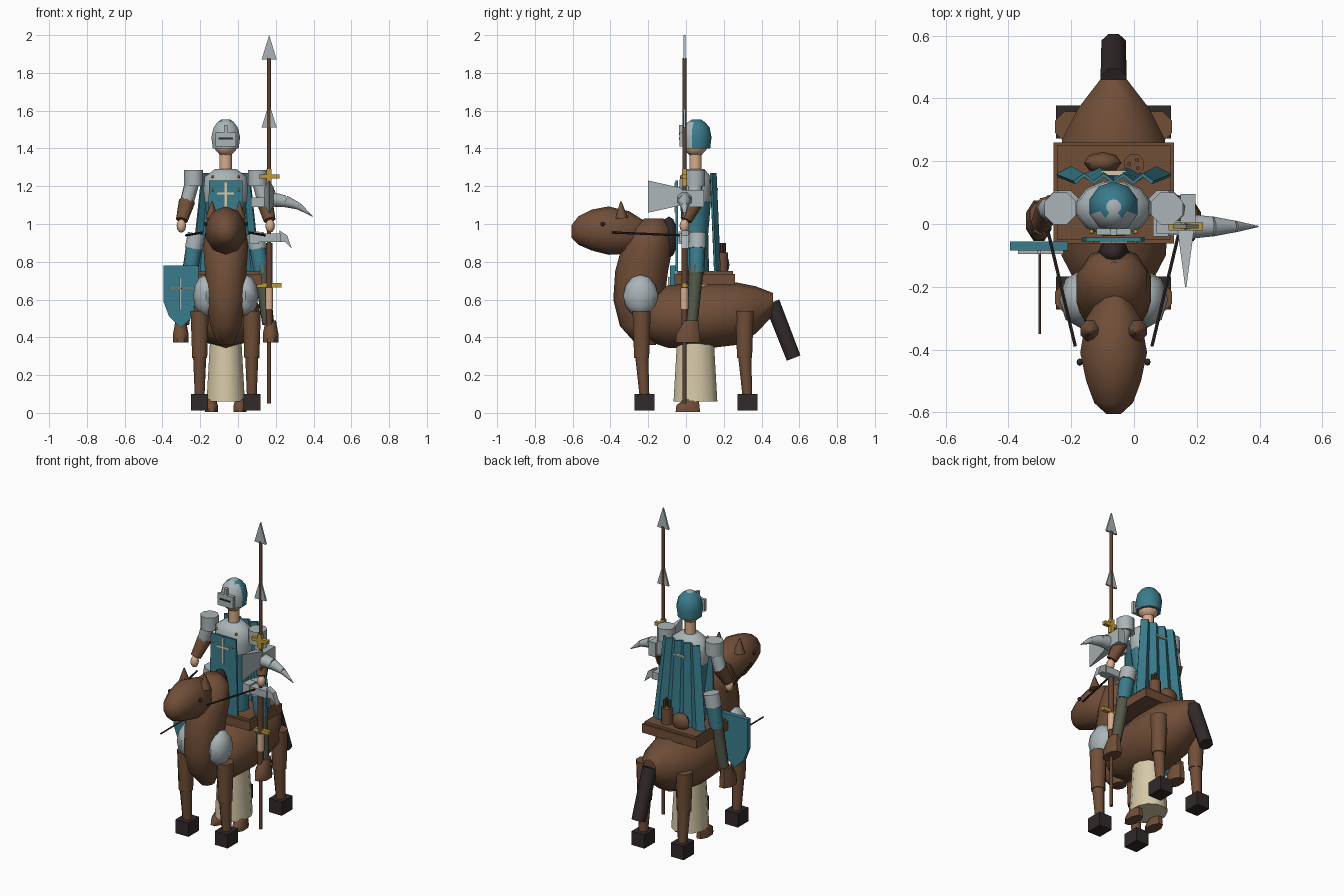
import bpy, bmesh, math
from mathutils import Vector

if "Cube" in bpy.data.objects:
    bpy.data.objects.remove(bpy.data.objects["Cube"])

CX = -0.065  # centre line of horse and rider


def mat(name, r, g, b):
    m = bpy.data.materials.new(name)
    lin = [((c / 255 + 0.055) / 1.055) ** 2.4 for c in (r, g, b)]
    m.diffuse_color = (*lin, 1)
    m.use_nodes = True
    m.node_tree.nodes["Principled BSDF"].inputs["Base Color"].default_value = m.diffuse_color
    return m


BROWN = mat("brown", 112, 78, 56)
DARK = mat("dark", 50, 41, 41)
STEEL = mat("steel", 170, 180, 183)
TEAL = mat("teal", 58, 124, 140)
SKIN = mat("skin", 215, 172, 140)
CLOTH = mat("cream cloth", 214, 201, 168)
GOLD = mat("gold", 190, 152, 58)
OLIVE = mat("olive", 82, 88, 72)
WOOD = mat("wood", 98, 66, 48)


def finish(name, bm, m, smooth=True, angle=50):
    bmesh.ops.recalc_face_normals(bm, faces=bm.faces)
    me = bpy.data.meshes.new(name)
    bm.to_mesh(me)
    bm.free()
    ob = bpy.data.objects.new(name, me)
    bpy.context.collection.objects.link(ob)
    me.materials.append(m)
    if smooth:
        bpy.ops.object.select_all(action='DESELECT')
        ob.select_set(True)
        bpy.context.view_layer.objects.active = ob
        bpy.ops.object.shade_smooth_by_angle(angle=math.radians(angle))
    return ob


def skin_rings(name, rings, m, smooth=True, angle=50):
    bm = bmesh.new()
    rings = [[bm.verts.new(p) for p in r] for r in rings]
    n = len(rings[0])
    for a, b in zip(rings, rings[1:]):
        for i in range(n):
            bm.faces.new((a[i], a[(i + 1) % n], b[(i + 1) % n], b[i]))
    bm.faces.new(rings[0])
    bm.faces.new(rings[-1])
    return finish(name, bm, m, smooth, angle)


def loft(name, axis, rows, m, n=10, x=CX):
    """rows: (position on axis, centre on other axis, half width x, other half width)"""
    rings = []
    for p, c, rx, ro in rows:
        ring = []
        for i in range(n):
            a = 2 * math.pi * (i + 0.5) / n
            u, v = x + rx * math.cos(a), c + ro * math.sin(a)
            ring.append((u, v, p) if axis == 'z' else (u, p, v))
        rings.append(ring)
    return skin_rings(name, rings, m)


def rod(name, a, b, r1, r2, m, n=8):
    a, b = Vector(a), Vector(b)
    q = (b - a).to_track_quat('Z', 'Y')
    rings = []
    for p, r in ((a, r1), (b, r2)):
        rings.append([p + q @ Vector((r * math.cos(t), r * math.sin(t), 0))
                      for t in [2 * math.pi * (i + .5) / n for i in range(n)]])
    return skin_rings(name, rings, m)


def ball(name, c, r, m, u=8, v=6):
    bm = bmesh.new()
    bmesh.ops.create_uvsphere(bm, u_segments=u, v_segments=v, radius=1)
    bmesh.ops.scale(bm, vec=r, verts=bm.verts)
    bmesh.ops.translate(bm, vec=c, verts=bm.verts)
    return finish(name, bm, m)


def box(name, x0, x1, y0, y1, z0, z1, m):
    ring = lambda z: [(x0, y0, z), (x1, y0, z), (x1, y1, z), (x0, y1, z)]
    return skin_rings(name, [ring(z0), ring(z1)], m, False)


def plate(name, pts, y0, y1, m):
    """front outline in x, z extruded along y"""
    return skin_rings(name, [[(x, y, z) for x, z in pts] for y in (y0, y1)], m, False)


# --- horse ---
loft("horse_body", 'y', [(-.24, .5, .06, .07), (-.2, .5, .12, .12), (-.1, .51, .175, .165),
     (.1, .515, .188, .175), (.27, .525, .172, .165), (.37, .545, .118, .125), (.46, .575, .045, .06)], BROWN)
loft("horse_neck", 'z', [(.36, -.21, .04, .05), (.46, -.25, .085, .1), (.6, -.25, .11, .135),
     (.75, -.235, .115, .14), (.88, -.205, .125, .135), (.98, -.18, .11, .1), (1.03, -.17, .05, .05)], BROWN)
loft("horse_head", 'y', [(-.605, .96, .025, .035), (-.57, .965, .065, .075), (-.5, .968, .092, .108),
     (-.41, .965, .112, .128), (-.3, .955, .092, .112), (-.21, .95, .03, .06)], BROWN)
ball("mane", (CX, -.09, .93), (.05, .045, .11), DARK)
rod("tail", (CX, .455, .585), (CX, .57, .29), .045, .042, DARK)
for s in (-1, 1):
    lx = CX + s * .138
    for tag, y, yh in (("front", -.235, -.22), ("hind", .31, .325)):
        rod(tag + "_upper_leg", (lx, y, .54), (lx, y, .29), .052, .043, BROWN)
        rod(tag + "_lower_leg", (lx, y, .31), (lx, yh, .09), .038, .028, BROWN)
        box(tag + "_hoof", lx - .045, lx + .045, yh - .053, yh + .053, .012, .1, DARK)
    rod("horse_ear", (CX + s * .073, -.34, 1.03), (CX + s * .073, -.345, 1.12), .036, .004, BROWN)
    ball("horse_eye", (CX + s * .108, -.44, 1.0), (.01, .012, .012), DARK)
    ball("chest_armour", (CX + s * .105, -.24, .62), (.068, .092, .112), STEEL)
    rod("rein", (CX + s * .122, -.39, .955), (CX + s * .21, -.02, .94), .006, .006, DARK, 6)

# --- saddle and packs ---
box("saddle", -.257, .128, -.062, .26, .68, .735, BROWN)
box("saddle_pad", -.245, .116, -.05, .25, .735, .75, BROWN)
ball("saddle_bag", (-.1, .195, .785), (.06, .035, .055), BROWN)
rod("quiver", (0, .19, .74), (0, .19, .85), .035, .035, BROWN)
for dx, dy in ((-.015, 0), (.012, -.012), (.01, .014)):
    rod("arrow", (dx, .19 + dy, .84), (dx, .19 + dy, .9), .007, .007, WOOD, 6)

# --- rider body ---
loft("robe", 'z', [(.06, .05, .105, .12), (.4, .05, .085, .1), (.72, .05, .08, .08)], CLOTH, 12)
torso = loft("torso", 'z', [(.72, .05, .10, .075), (.95, .05, .095, .07), (1.12, .05, .115, .085),
             (1.18, .05, .122, .09), (1.25, .05, .115, .085), (1.29, .05, .06, .05)], STEEL, 12)
torso.data.materials.append(TEAL)
for f in torso.data.polygons:
    f.material_index = 1 if f.center.z < 1.1 else 0
rod("neck", (CX, .05, 1.27), (CX, .05, 1.38), .035, .035, SKIN)
ball("face", (CX, .05, 1.425), (.066, .066, .068), SKIN, 10, 6)
helm = loft("helmet", 'z', [(1.4, .055, .072, .073), (1.46, .055, .08, .08), (1.51, .055, .068, .07),
            (1.54, .055, .045, .045), (1.553, .055, .024, .024)], TEAL)
helm.data.materials.append(STEEL)
for f in helm.data.polygons:
    f.material_index = 1 if f.normal.y < -.35 or f.center.z > 1.55 else 0
box("visor", CX - .055, CX + .055, -.035, -.015, 1.41, 1.485, STEEL)
box("visor_ridge", CX - .01, CX + .01, -.036, -.015, 1.47, 1.525, STEEL)
box("visor_slit", CX - .038, CX + .038, -.038, -.034, 1.447, 1.457, DARK)

# --- tabard with cross and studs ---
plate("tabard", [(CX - .1, .75), (CX + .1, .75), (CX + .088, 1.23), (CX - .088, 1.23)], -.055, -.043, TEAL)
box("tabard_cross_upright", CX - .006, CX + .006, -.06, -.054, 1.06, 1.22, CLOTH)
box("tabard_cross_bar", CX - .045, CX + .045, -.06, -.054, 1.155, 1.167, CLOTH)
for s in (-1, 1):
    for z in (1.18, 1.25):
        ball("stud", (CX + s * .07, -.055 if z < 1.2 else -.025, z), (.008, .008, .008), GOLD, 6, 4)

# --- pleated cape ---
bm = bmesh.new()
grid = []
for t in (0, .5, 1):
    hw = .125 + .055 * t
    grid.append([bm.verts.new((CX + hw * (i / 4 - 1), .142 + .022 * t + (.014 if i % 2 else -.01),
                               1.27 - .52 * t)) for i in range(9)])
for a, b in zip(grid, grid[1:]):
    for i in range(8):
        bm.faces.new((a[i], a[i + 1], b[i + 1], b[i]))
cape = finish("cape", bm, TEAL, False)
sol = cape.modifiers.new("thickness", 'SOLIDIFY')
sol.thickness, sol.offset = .012, 0
box("cape_clasp", CX - .04, CX + .04, .155, .17, 1.18, 1.19, CLOTH)

# --- rider arms and legs ---
for s in (-1, 1):
    P = lambda dx, y, z: (CX + s * dx, y, z)
    rod("pauldron", P(.17, .05, 1.2), P(.17, .05, 1.285), .055, .055, STEEL)
    rod("upper_arm", P(.17, .05, 1.25), P(.21, .045, 1.1), .04, .038, STEEL)
    rod("forearm_guard", P(.205, .05, 1.12), P(.232, .0, 1.02), .044, .032, BROWN)
    ball("hand", P(.235, -.008, .99), (.025, .026, .036), SKIN)
    rod("thigh_plate", P(.155, .06, .95), P(.17, .06, .87), .05, .05, STEEL)
    rod("thigh", P(.165, .06, .9), P(.19, .055, .74), .044, .042, TEAL)
    rod("shin", P(.185, .055, .78), P(.225, .03, .47), .04, .032, OLIVE)
    loft("boot", 'z', [(.372, .01, .044, .07), (.42, .01, .044, .066), (.49, .03, .03, .04)],
         BROWN, 8, CX + s * .238)
    loft("foot", 'z', [(.005, .01, .038, .07), (.04, .01, .036, .066), (.075, .03, .025, .04)],
         BROWN, 8, CX + s * .075)

# --- heater shield ---
plate("shield", [(-.395, .78), (-.21, .78), (-.21, .59), (-.24, .51), (-.302, .45), (-.365, .51),
                 (-.395, .59)], -.085, -.055, TEAL)
box("shield_cross_upright", -.309, -.297, -.095, -.084, .54, .72, STEEL)
box("shield_cross_bar", -.37, -.225, -.095, -.084, .655, .667, STEEL)
rod("shield_rod", (-.3, -.06, .66), (-.3, -.35, .66), .005, .005, WOOD, 6)

# --- lance and spear ---
LX, LY = .165, -.008
rod("lance_shaft", (LX, LY, .05), (LX, LY, 1.88), .011, .011, WOOD)
for z in (1.87, 1.51):
    plate("spear_blade", [(LX - .04, z), (LX + .04, z), (LX, z + .13)], LY - .006, LY + .006, STEEL)
# sword hilts
for z, w in ((1.25, .055), (.675, .065)):
    box("crossguard", LX - w, LX + w, LY - .012, LY + .012, z - .01, z + .012, GOLD)
box("hilt", LX - .013, LX + .013, LY - .012, LY + .012, 1.2, 1.29, GOLD)
rod("wrapped_grip", (LX, LY, .55), (LX, LY, .66), .022, .022, SKIN)
rod("hammer_haft", (LX, LY, .45), (LX, LY, .9), .018, .018, WOOD)

# --- axe with curved spike ---
blade = [[(LX + sx * w, y, z) for sx, z in ((-1, zl), (1, zl), (1, zh), (-1, zh))]
         for y, w, zl, zh in ((-.2, .002, 1.06, 1.23), (-.02, .026, 1.1, 1.19))]
skin_rings("axe_blade", blade, STEEL, False)
box("axe_head", .148, .196, -.03, .095, 1.09, 1.18, STEEL)
box("axe_poll", .07, .15, -.03, .02, 1.09, 1.14, STEEL)
path = [((.18, LY, 1.13), .042), ((.25, LY, 1.12), .034), ((.32, LY, 1.095), .02), ((.395, LY, 1.04), .002)]
for (a, r1), (b, r2) in zip(path, path[1:]):
    rod("axe_spike", a, b, r1, r2, STEEL)

# --- war hammer ---
box("hammer_head", .06, .225, -.035, .022, .905, .95, STEEL)
box("hammer_face", .06, .11, -.04, .027, .895, .96, STEEL)
plate("hammer_beak", [(.22, .905), (.22, .965), (.26, .94), (.285, .87), (.25, .905)], -.025, .012, STEEL)
